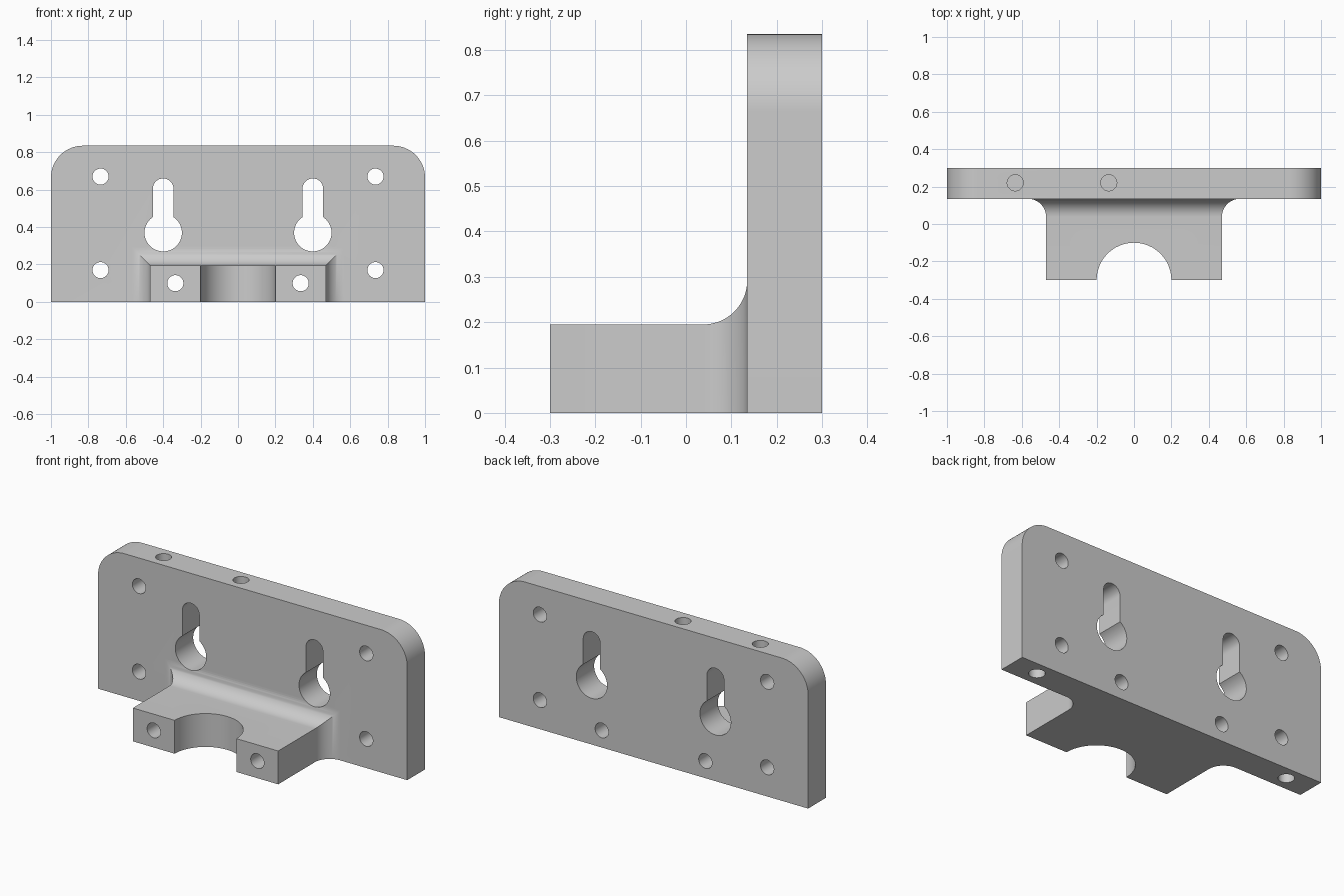
import bpy, bmesh
from math import sin, cos, pi

if "Cube" in bpy.data.objects:
    bpy.data.objects.remove(bpy.data.objects["Cube"], do_unlink=True)

gray = bpy.data.materials.new("plain gray")
gray.use_nodes = True
COLOUR = (0.6, 0.6, 0.6, 1)
gray.diffuse_color = COLOUR
gray.node_tree.nodes["Principled BSDF"].inputs["Base Color"].default_value = COLOUR

FRONT, BACK, TOP, HOLE = 0.135, 0.3, 0.835, 0.043


def loft(name, rings):
    """Closed solid through a list of equal-length rings."""
    bm = bmesh.new()
    loops = [[bm.verts.new(p) for p in ring] for ring in rings]
    n = len(loops[0])
    bm.faces.new(loops[0])
    bm.faces.new(loops[-1])
    for a, b in zip(loops, loops[1:]):
        for i in range(n):
            j = (i + 1) % n
            bm.faces.new((a[i], a[j], b[j], b[i]))
    bmesh.ops.recalc_face_normals(bm, faces=bm.faces)
    mesh = bpy.data.meshes.new(name)
    bm.to_mesh(mesh)
    bm.free()
    mesh.materials.append(gray)
    obj = bpy.data.objects.new(name, mesh)
    bpy.context.collection.objects.link(obj)
    return obj


def arc(cx, cy, r, start, end, steps=24):
    angles = [start + (end - start) * i / steps for i in range(steps + 1)]
    return [(cx + r * cos(a), cy + r * sin(a)) for a in angles]


def circle(cx, cy, r):
    return arc(cx, cy, r, 0, 2 * pi, 48)[:-1]


def along_y(name, outline, y0, y1):
    return loft(name, [[(x, y, z) for x, z in outline] for y in (y0, y1)])


def along_z(name, outline, z0, z1):
    return loft(name, [[(x, y, z) for x, y in outline] for z in (z0, z1)])


# Back plate with rounded upper corners
R = 0.17
plate = along_y("mounting_bracket",
                [(-1, 0), (1, 0)] + arc(1 - R, TOP - R, R, 0, pi / 2)
                + arc(R - 1, TOP - R, R, pi / 2, pi), FRONT, BACK)

# Shelf block, flaring into the plate with a mitred fillet
F = 0.097
steps = [(-0.3, 0)]
for i in range(17):
    a = pi / 2 * i / 16
    steps.append((FRONT - F + F * sin(a), F * (1 - cos(a))))
steps.append((FRONT + 0.06, F))
shelf = loft("shelf_block", [[(-0.47 - d, y, 0), (0.47 + d, y, 0),
                              (0.47 + d, y, 0.195 + d), (-0.47 - d, y, 0.195 + d)]
                             for y, d in steps])

# Cutters
cutters = [along_z("pipe_notch_cutter", circle(0, -0.3, 0.2), -0.1, 0.5)]
for s in (-1, 1):
    for x, z in ((0.735, 0.67), (0.735, 0.17), (0.335, 0.1)):
        cutters.append(along_y("screw_hole_cutter", circle(s * x, z, HOLE), -0.5, 0.5))
    # Keyhole: slot with round top running into a wide round opening
    keyhole = (arc(s * 0.4, 0.605, 0.055, 0, pi)
               + arc(s * 0.4, 0.37, 0.1, pi - 0.988, 2 * pi + 0.988, 48))
    cutters.append(along_y("keyhole_cutter", keyhole, -0.05, 0.5))
    cutters.append(along_z("bottom_hole_cutter", circle(s * 0.835, 0.22, HOLE), -0.1, 0.33))
for x in (-0.635, -0.135):
    cutters.append(along_z("top_hole_cutter", circle(x, 0.22, HOLE), TOP - 0.33, TOP + 0.1))


# Join the block and cut every opening
def combine(tool, operation):
    mod = plate.modifiers.new(operation.title(), "BOOLEAN")
    mod.operation, mod.solver, mod.object = operation, "EXACT", tool
    bpy.ops.object.modifier_apply(modifier=mod.name)
    bpy.data.objects.remove(tool, do_unlink=True)


bpy.context.view_layer.objects.active = plate
plate.select_set(True)
combine(shelf, "UNION")
for cutter in cutters:
    combine(cutter, "DIFFERENCE")
bpy.ops.object.shade_smooth_by_angle(angle=pi / 6)
